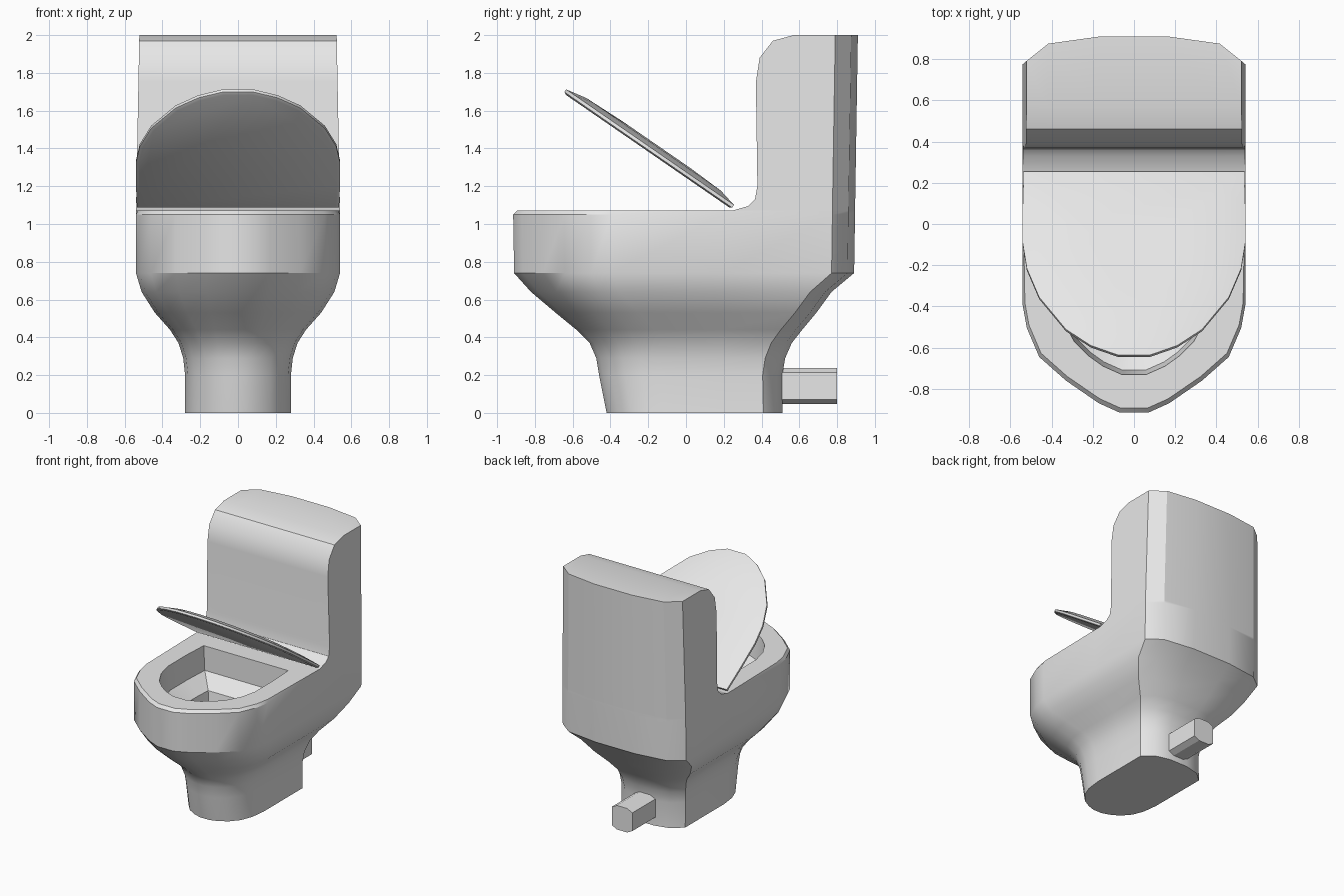
import bpy
import bmesh
from mathutils import Vector

cube = bpy.data.objects.get("Cube")
if cube:
    bpy.data.objects.remove(cube)

ceramic = bpy.data.materials.new("light_grey_ceramic")
ceramic.use_nodes = True
COLOUR = (0.8, 0.8, 0.8, 1)
ceramic.diffuse_color = COLOUR
ceramic.node_tree.nodes["Principled BSDF"].inputs["Base Color"].default_value = COLOUR


def loft(name, rings, angle=30):
    """Skin a list of equal-sized closed rings and cap both ends."""
    bm = bmesh.new()
    loops = [[bm.verts.new(p) for p in ring] for ring in rings]
    n = len(loops[0])
    for a, b in zip(loops, loops[1:]):
        for i in range(n):
            j = (i + 1) % n
            bm.faces.new((a[i], a[j], b[j], b[i]))
    bm.faces.new(loops[0][::-1])
    bm.faces.new(loops[-1])
    bmesh.ops.recalc_face_normals(bm, faces=bm.faces)
    mesh = bpy.data.meshes.new(name)
    bm.to_mesh(mesh)
    bm.free()
    mesh.materials.append(ceramic)
    obj = bpy.data.objects.new(name, mesh)
    bpy.context.collection.objects.link(obj)
    bpy.ops.object.select_all(action="DESELECT")
    obj.select_set(True)
    bpy.context.view_layer.objects.active = obj
    bpy.ops.object.shade_smooth_by_angle(angle=angle * 3.14159 / 180)
    return obj


def mirrored(half):
    """Complete a half outline (front to back, x > 0) into a closed one."""
    return half + [(-x, y) for x, y in reversed(half)]


def at_height(outline, z):
    return [(x, y, z) for x, y in outline]


# Half outlines of the foot, the rim and the bowl opening
foot = [(.04, -.42), (.10, -.40), (.17, -.36), (.23, -.29), (.265, -.2),
        (.28, -.08), (.28, .2), (.28, .41), (.2, .48), (.08, .51)]
rim = [(.07, -.91), (.17, -.865), (.33, -.755), (.46, -.64), (.52, -.5),
       (.54, -.39), (.54, .2), (.54, .78), (.43, .865), (.17, .9)]
opening = [(.06, -.73), (.15, -.69), (.22, -.64), (.29, -.57), (.35, -.46),
           (.38, -.33), (.38, -.1), (.37, .1), (.2, .1), (.07, .1)]


def body_ring(z, width, front, back):
    """Blend foot into rim, fitted to a width and front and back limits."""
    t = (width - .28) / .26
    half = []
    for (fx, fy), (rx, ry) in zip(foot, rim):
        f = (fy + .42) / .93 * (1 - t) + (ry + .91) / 1.81 * t
        half.append((fx * (1 - t) + rx * t, front + f * (back - front)))
    return at_height(mirrored(half), z)


# Pedestal and bowl: outside upwards, over the rim, then down inside
body = [body_ring(*p) for p in (
    (0, .28, -.42, .51), (.2, .28, -.46, .51), (.29, .29, -.475, .525),
    (.37, .315, -.51, .56), (.44, .36, -.58, .615), (.53, .44, -.69, .69),
    (.64, .51, -.82, .77), (.74, .54, -.91, .89), (1.05, .54, -.915, .895))]
lip = [(x * .98, y * .98) if y < 0 else (x, y) for x, y in rim]
lip[-3:] = [(x, y) for x, y, z in body[-1][7:10]]
body.append(at_height(mirrored(lip), 1.072))
body.append(at_height(mirrored(opening), 1.072))
body.append(at_height(mirrored([(x * .97, y * .97) for x, y in opening]), .88))
for z, s in ((.8, .65), (.64, .58)):
    pit = [(x * s, -.27 + (y + .27) * s) for x, y in opening]
    body.append(at_height(mirrored(pit), z))
loft("bowl_and_pedestal", body)

# Cistern: a side profile repeated across the width, with a bowed back
front_profile = [(.25, 1.072), (.33, 1.095), (.365, 1.13), (.378, 1.2),
                 (.37, 1.75), (.39, 1.88), (.46, 1.97), (.57, 2.0)]
stations = [(.54, .775), (.43, .86), (.17, .895)]
stations += [(-x, y) for x, y in reversed(stations)]
cistern = []
for x, back in stations:
    profile = front_profile + [(back + .015, 2.0), (back, 1.072)]
    cistern.append([(x * (1 - (z - 1.072) * .035), y, z) for y, z in profile])
loft("cistern", cistern)

# Half-open lid: thin edge and a shallow domed top, tilted about the hinge
hinge = Vector((0, .24, 1.08))
along = Vector((0, -.823, .567))
outward = Vector((0, .567, .823))
lid_half = [(.08, 1.08), (.21, 1.025), (.33, .93), (.46, .74), (.52, .57),
            (.54, .42), (.54, .2), (.535, 0)]


def lid_ring(scale, lift):
    return [hinge + Vector((x * scale, 0, 0)) + along * (.5 + (s - .5) * scale)
            + outward * lift for x, s in mirrored(lid_half)]


loft("lid", [lid_ring(.97, 0), lid_ring(1, .008), lid_ring(1, .025),
             lid_ring(.8, .048), lid_ring(.4, .055)])

# Waste pipe: bevelled square section pointing backwards
section = [(.09, .072), (.045, .095), (-.045, .095), (-.09, .072),
           (-.09, -.072), (-.045, -.095), (.045, -.095), (.09, -.072)]
loft("waste_pipe", [[(x, y, .142 + z) for x, z in section] for y in (.42, .8)], 20)
